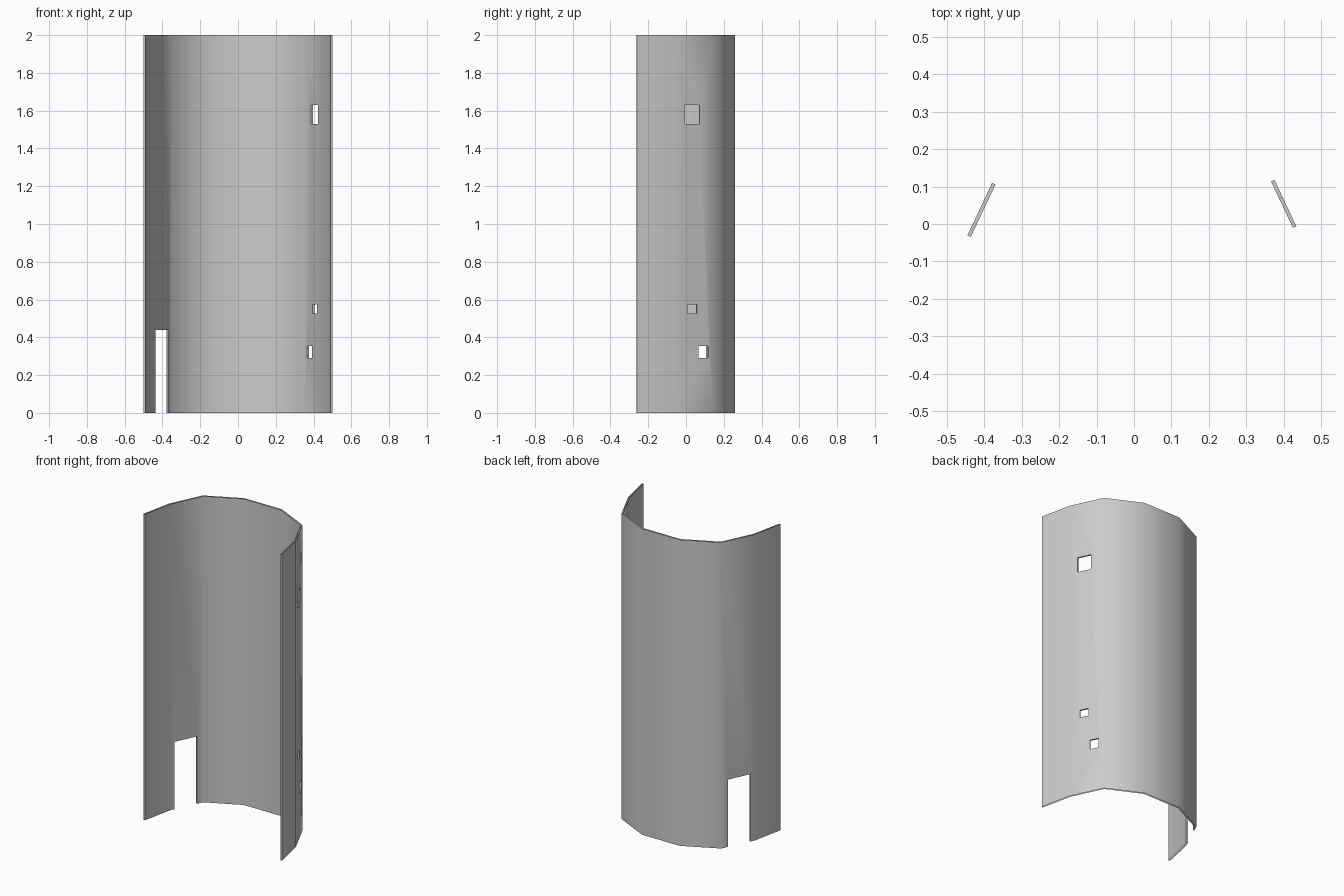
import bpy, bmesh, math

if "Cube" in bpy.data.objects:
    bpy.data.objects.remove(bpy.data.objects["Cube"])

HEIGHT, WALL = 2.0, 0.01
HALF = [(0.5, -0.26), (0.457, -0.056), (0.36, 0.15), (0.136, 0.26)]
OUTLINE = [(-x, y) for x, y in HALF] + HALF[::-1]

# Curved shell: an open faceted sheet given thickness towards the inside
mesh = bpy.data.meshes.new("curved_shell")
shell = bpy.data.objects.new("curved_shell", mesh)
bpy.context.collection.objects.link(shell)
bm = bmesh.new()
low = [bm.verts.new((x, y, 0)) for x, y in OUTLINE]
top = [bm.verts.new((x, y, HEIGHT)) for x, y in OUTLINE]
for i in range(len(OUTLINE) - 1):
    bm.faces.new((low[i], low[i + 1], top[i + 1], top[i]))
bm.to_mesh(mesh)
bm.free()
bpy.context.view_layer.objects.active = shell
shell.select_set(True)
solid = shell.modifiers.new("thickness", 'SOLIDIFY')
solid.thickness, solid.offset, solid.use_even_offset = WALL, 1, True
bpy.ops.object.modifier_apply(modifier=solid.name)


def cut_opening(side, y0, y1, z0, z1):
    """Cut a rectangular opening square through one of the slanted side panels."""
    (xa, ya), (xb, yb) = HALF[1], HALF[2]
    y = (y0 + y1) / 2
    x = xa + (xb - xa) * (y - ya) / (yb - ya) - WALL / 2
    lean = math.atan2(xa - xb, yb - ya)
    bpy.ops.mesh.primitive_cube_add(size=1, location=(side * x, y, (z0 + z1) / 2),
                                    rotation=(0, 0, side * lean))
    cutter = bpy.context.object
    cutter.scale = (0.1, (y1 - y0) / math.cos(lean), z1 - z0)
    cutter.hide_render = True
    bpy.context.view_layer.objects.active = shell
    mod = shell.modifiers.new("opening", 'BOOLEAN')
    mod.operation, mod.solver, mod.object = 'DIFFERENCE', 'EXACT', cutter
    bpy.ops.object.modifier_apply(modifier=mod.name)
    bpy.data.objects.remove(cutter, do_unlink=True)


# Doorway on the left, three windows on the right
cut_opening(-1, -0.032, 0.108, -0.2, 0.44)
cut_opening(1, -0.008, 0.070, 1.53, 1.63)
cut_opening(1, 0.005, 0.055, 0.525, 0.575)
cut_opening(1, 0.064, 0.116, 0.29, 0.353)

# Leave the upper and lower rims open
bm = bmesh.new()
bm.from_mesh(mesh)
rims = [f for f in bm.faces
        if all(v.co.z < 1e-4 for v in f.verts) or all(v.co.z > HEIGHT - 1e-4 for v in f.verts)]
bmesh.ops.delete(bm, geom=rims, context='FACES')
bm.to_mesh(mesh)
bm.free()

bpy.ops.object.select_all(action='DESELECT')
shell.select_set(True)
bpy.context.view_layer.objects.active = shell
bpy.ops.object.shade_smooth_by_angle(angle=math.radians(45))
